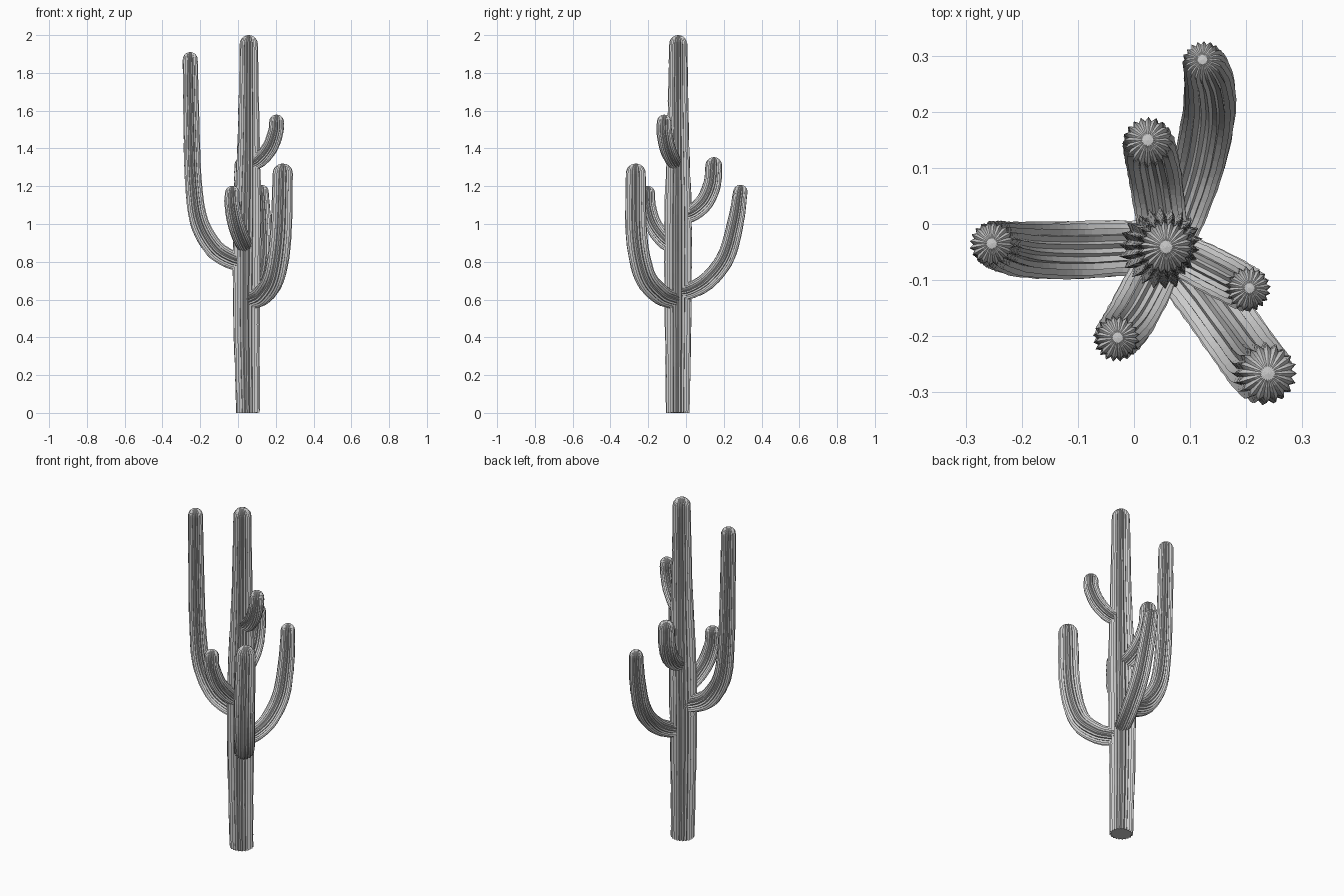
import bpy
import bmesh
import math
import random
from mathutils import Vector

random.seed(4)
cube = bpy.data.objects.get("Cube")
if cube:
    bpy.data.objects.remove(cube)

skin = bpy.data.materials.new("cactus grey")
skin.use_nodes = True
grey = (0.6, 0.6, 0.6, 1)
skin.diffuse_color = grey
skin.node_tree.nodes["Principled BSDF"].inputs["Base Color"].default_value = grey


def smooth_path(points, steps):
    """Catmull-Rom samples through (x, y, z, radius) points."""
    p = [Vector(q) for q in points]
    p = [2 * p[0] - p[1]] + p + [2 * p[-1] - p[-2]]
    out = []
    for a, b, c, d in zip(p, p[1:], p[2:], p[3:]):
        for i in range(steps):
            t = i / steps
            out.append(0.5 * (2 * b + (c - a) * t + (2 * a - 5 * b + 4 * c - d) * t ** 2
                              + (3 * b - a - 3 * c + d) * t ** 3))
    return out + [p[-2]]


def ribbed_stem(name, points, ribs, depth=0.17, steps=6):
    """Star-section tube along a path, closed by a ribbed dome."""
    path = smooth_path(points, steps)
    centres = [q.to_3d() for q in path]
    radii = [q.w for q in path]
    tangents = [(centres[min(i + 1, len(path) - 1)] - centres[max(i - 1, 0)]).normalized()
                for i in range(len(path))]
    # Rounded tip
    tip, axis, r = centres[-1], tangents[-1], radii[-1]
    for k in range(1, 6):
        a = k * math.pi / 12
        centres.append(tip + axis * r * math.sin(a))
        radii.append(r * math.cos(a))
        tangents.append(axis)

    bm = bmesh.new()
    rings = []
    side = tangents[0].orthogonal()
    for c, rad, t in zip(centres, radii, tangents):
        side = (side - t * side.dot(t)).normalized()
        other = t.cross(side)
        ring = []
        for k in range(ribs * 2):
            a = math.pi * k / ribs
            s = rad * (1 - depth if k % 2 else 1 + random.uniform(-0.02, 0.02))
            ring.append(bm.verts.new(c + (side * math.cos(a) + other * math.sin(a)) * s))
        rings.append(ring)
    n = ribs * 2
    for lo, hi in zip(rings, rings[1:]):
        for k in range(n):
            bm.faces.new((lo[k], lo[(k + 1) % n], hi[(k + 1) % n], hi[k]))
    top = bm.verts.new(tip + axis * r)
    for k in range(n):
        bm.faces.new((rings[-1][k], rings[-1][(k + 1) % n], top))
    bm.faces.new(rings[0][::-1])
    mesh = bpy.data.meshes.new(name)
    bm.to_mesh(mesh)
    bm.free()
    mesh.materials.append(skin)
    obj = bpy.data.objects.new(name, mesh)
    bpy.context.collection.objects.link(obj)
    return obj


# Main trunk
ribbed_stem("trunk", [
    (.053, -.043, 0, .063), (.047, -.042, .4, .069), (.047, -.042, .8, .074),
    (.052, -.042, 1.1, .071), (.056, -.042, 1.4, .06), (.057, -.042, 1.7, .053),
    (.057, -.041, 1.952, .048)], 22)

# Arms, each starting inside the trunk
arms = {
    "tall_right_arm": [
        (.04, -.04, .8, .046), (-.03, -.043, .81, .05), (-.125, -.047, .87, .052),
        (-.205, -.045, 1.01, .049), (-.235, -.04, 1.21, .045), (-.246, -.037, 1.5, .043),
        (-.253, -.035, 1.87, .04)],
    "thick_front_arm": [
        (.055, -.045, .595, .045), (.09, -.085, .605, .05), (.14, -.145, .635, .055),
        (.195, -.22, .73, .057), (.226, -.262, .94, .057), (.237, -.266, 1.267, .053)],
    "short_front_arm": [
        (.05, -.05, .87, .04), (.022, -.115, .915, .045), (-.01, -.175, 1.0, .045),
        (-.03, -.202, 1.1, .042), (-.03, -.203, 1.162, .04)],
    "high_left_arm": [
        (.06, -.042, 1.31, .036), (.12, -.073, 1.345, .041), (.172, -.1, 1.41, .042),
        (.2, -.115, 1.49, .041), (.204, -.115, 1.54, .039)],
    "short_back_arm": [
        (.055, -.04, 1.035, .042), (.045, .035, 1.06, .046), (.035, .1, 1.12, .048),
        (.027, .138, 1.21, .047), (.025, .147, 1.31, .044)],
    "long_back_arm": [
        (.06, -.04, .64, .04), (.09, .03, .65, .044), (.12, .125, .71, .047),
        (.135, .213, .83, .047), (.132, .265, 1.02, .043), (.124, .288, 1.17, .038)],
}
for name, points in arms.items():
    ribbed_stem(name, points, 20)
